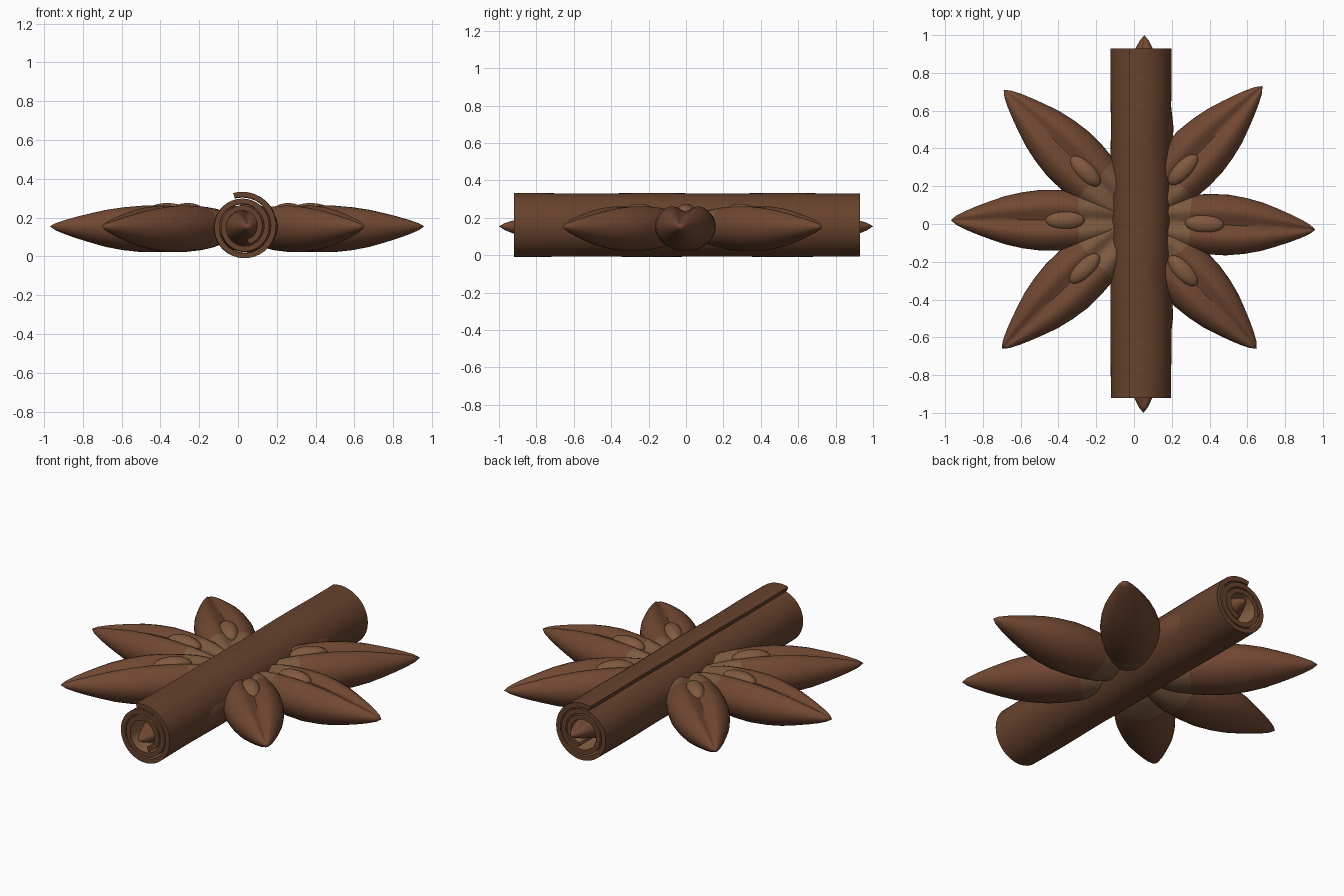
import bpy, bmesh, math
from mathutils import Matrix, Vector

if "Cube" in bpy.data.objects:
    bpy.data.objects.remove(bpy.data.objects["Cube"])


def material(name, rgb):
    m = bpy.data.materials.new(name)
    m.diffuse_color = (*rgb, 1)
    m.use_nodes = True
    m.node_tree.nodes["Principled BSDF"].inputs["Base Color"].default_value = m.diffuse_color
    return m


POD = material("pod_brown", (0.165, 0.064, 0.032))
PALE = material("pod_base_brown", (0.20, 0.10, 0.05))
BARK = material("bark_brown", (0.135, 0.055, 0.026))
INNER = material("inner_bark_tan", (0.25, 0.125, 0.06))
SEED = material("seed_tan", (0.22, 0.10, 0.05))


def make_object(name, bm, mats):
    bmesh.ops.recalc_face_normals(bm, faces=bm.faces)
    me = bpy.data.meshes.new(name)
    bm.to_mesh(me)
    bm.free()
    for m in mats:
        me.materials.append(m)
    ob = bpy.data.objects.new(name, me)
    bpy.context.collection.objects.link(ob)
    bpy.ops.object.select_all(action='DESELECT')
    ob.select_set(True)
    bpy.context.view_layer.objects.active = ob
    bpy.ops.object.shade_smooth_by_angle(angle=math.radians(40))
    return ob


# Pod half-width along its length (distance, half-width)
PROFILE = [(0.03, 0.04), (0.08, 0.075), (0.15, 0.112), (0.22, 0.135),
           (0.30, 0.15), (0.40, 0.16), (0.50, 0.161), (0.60, 0.148),
           (0.69, 0.128), (0.77, 0.101), (0.84, 0.075), (0.90, 0.05),
           (0.95, 0.025)]
SIDES = 40
MID_Z = 0.155


def pod(name, centre, tip):
    d = Vector((tip[0] - centre[0], tip[1] - centre[1], 0))
    place = (Matrix.Translation((centre[0], centre[1], MID_Z))
             @ Matrix.Rotation(math.atan2(d.y, d.x), 4, 'Z'))
    stretch = d.length / 0.98
    bm = bmesh.new()
    rings = []
    for r, w in PROFILE:
        ring = []
        for i in range(SIDES):
            a = 2 * math.pi * i / SIDES
            z = w * math.sin(a) * (0.77 if math.sin(a) > 0 else 0.83)
            # seam groove along the top gives a heart-shaped section
            z -= 0.28 * w * math.exp(-((a - math.pi / 2) / 0.3) ** 2)
            ring.append(bm.verts.new((r * stretch, w * math.cos(a), z)))
        rings.append(ring)
    for k, (p, q) in enumerate(zip(rings, rings[1:])):
        for i in range(SIDES):
            j = (i + 1) % SIDES
            f = bm.faces.new((p[i], p[j], q[j], q[i]))
            f.material_index = 1 if PROFILE[k][0] < 0.25 else 0
    apex = bm.verts.new((0.98 * stretch, 0, 0))
    root = bm.verts.new((0.01, 0, 0))
    for i in range(SIDES):
        j = (i + 1) % SIDES
        bm.faces.new((rings[-1][i], rings[-1][j], apex))
        bm.faces.new((rings[0][j], rings[0][i], root))
    make_object(name, bm, [POD, PALE]).matrix_world = place

    # Seed lying in the groove
    bm = bmesh.new()
    bmesh.ops.create_uvsphere(bm, u_segments=24, v_segments=14, radius=1)
    bmesh.ops.scale(bm, vec=(0.105, 0.052, 0.045), verts=bm.verts)
    seed = make_object(name.replace("pod", "seed"), bm, [SEED])
    seed.matrix_world = place @ Matrix.Translation((0.37, 0, 0.075))


TIPS = [(0.96, -0.03), (0.68, 0.73), (0.055, 1.0), (-0.69, 0.71),
        (-0.97, 0.02), (-0.70, -0.66), (0.05, -1.0), (0.65, -0.66)]
for n, t in enumerate(TIPS):
    on_y = abs(t[0]) < 0.1
    pod(f"pod_{n + 1}", (0.04, 0.02) if on_y else (0.005, 0.02), t)

# Rolled cinnamon stick: spiral sheet swept along y
CX, CZ, THICK = 0.028, 0.153, 0.027
END, TURNS, STEPS, ROWS = math.radians(467), 2.5, 120, 24
bm = bmesh.new()
grid = []
for k in range(ROWS + 1):
    y = -0.92 + 1.85 * k / ROWS
    outer, inner = [], []
    for s in range(STEPS + 1):
        back = TURNS * 2 * math.pi * (1 - s / STEPS)
        a = END - back
        r = 0.180 - 0.035 * back / (2 * math.pi)
        r += 0.0015 * math.sin(9 * y + 2 * a)
        for lst, rad in ((outer, r), (inner, r - THICK)):
            lst.append(bm.verts.new((CX + rad * math.cos(a), y,
                                     CZ + rad * math.sin(a))))
    grid.append(outer + inner[::-1])
N = len(grid[0])
for p, q in zip(grid, grid[1:]):
    for i in range(N):
        j = (i + 1) % N
        f = bm.faces.new((p[i], p[j], q[j], q[i]))
        s = i if i <= STEPS else N - 1 - i
        f.material_index = 1 if i > STEPS or s < STEPS * 0.55 else 0
for row in (grid[0], grid[-1]):
    for i in range(STEPS):
        bm.faces.new((row[i], row[i + 1], row[N - 2 - i], row[N - 1 - i]))
make_object("cinnamon_stick", bm, [BARK, INNER])
